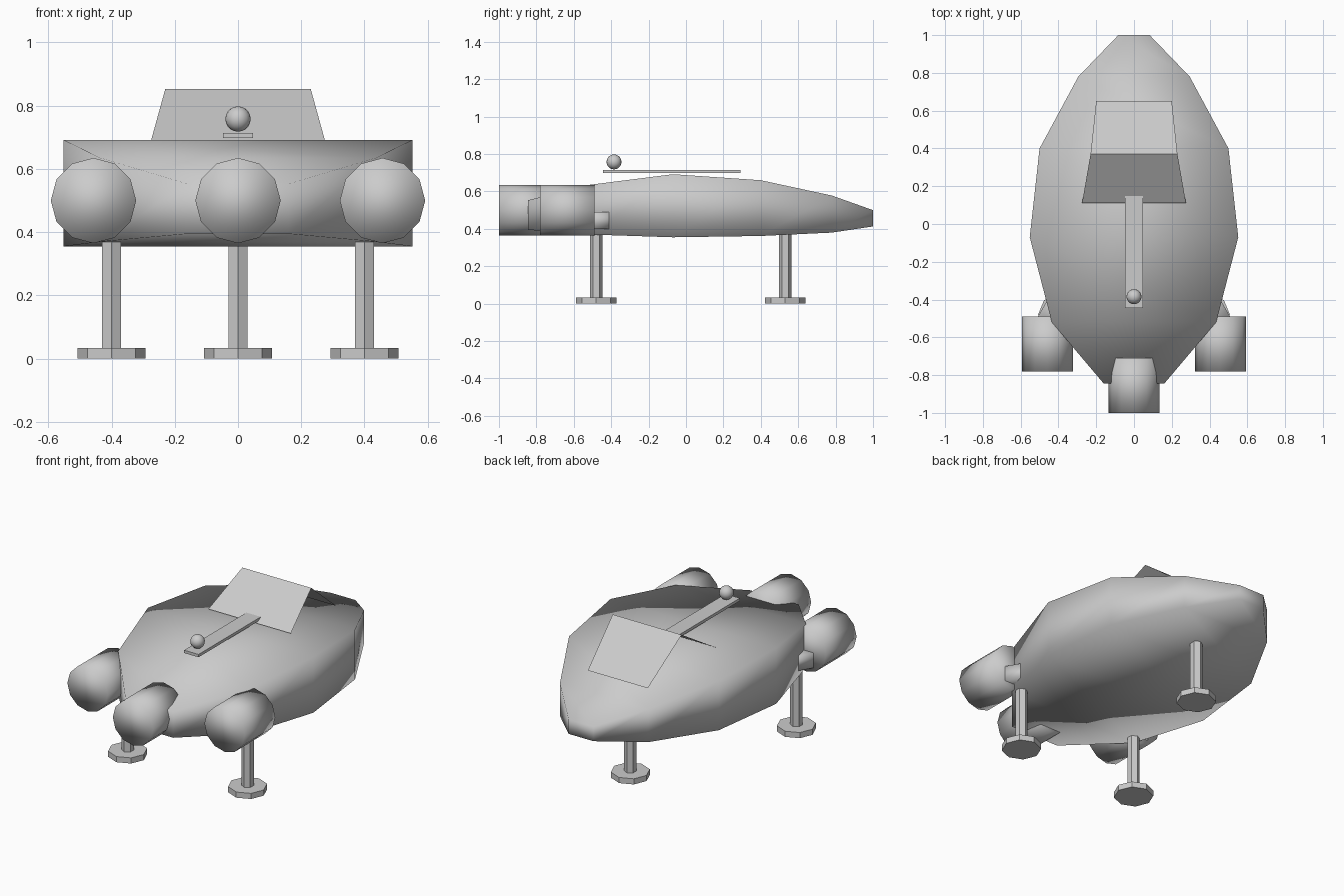
import bpy, bmesh, math
from mathutils import Matrix, Vector

if "Cube" in bpy.data.objects:
    bpy.data.objects.remove(bpy.data.objects["Cube"])


def make_object(name, bm, smooth=False):
    bmesh.ops.recalc_face_normals(bm, faces=bm.faces[:])
    mesh = bpy.data.meshes.new(name)
    bm.to_mesh(mesh)
    bm.free()
    for p in mesh.polygons:
        p.use_smooth = smooth
    ob = bpy.data.objects.new(name, mesh)
    bpy.context.collection.objects.link(ob)
    return ob


def prism(name, sides, r, depth, loc, axis='Z', turn=0.0, smooth=False):
    bm = bmesh.new()
    m = Matrix.Translation(Vector(loc))
    if axis == 'Y':
        m = m @ Matrix.Rotation(math.pi / 2, 4, 'X')
    m = m @ Matrix.Rotation(turn, 4, 'Z')
    bmesh.ops.create_cone(bm, cap_ends=True, segments=sides, radius1=r,
                          radius2=r, depth=depth, matrix=m)
    return make_object(name, bm, smooth)


def loft(name, rings, smooth, caps=True):
    bm = bmesh.new()
    vr = [[bm.verts.new(p) for p in ring] for ring in rings]
    n = len(vr[0])
    for a, b in zip(vr, vr[1:]):
        for i in range(n):
            j = (i + 1) % n
            bm.faces.new((a[i], a[j], b[j], b[i]))
    bm.faces.new(vr[0])
    bm.faces.new(vr[-1])
    return make_object(name, bm, smooth)


# Hull: rectangular sections (y, half width, bottom z, top z)
sections = [(-0.845, 0.16, 0.395, 0.553), (-0.52, 0.435, 0.37, 0.635),
            (-0.07, 0.552, 0.355, 0.692), (0.40, 0.50, 0.362, 0.66),
            (0.78, 0.295, 0.38, 0.578), (1.0, 0.083, 0.413, 0.50)]
loft("hull", [[(-w, y, b), (w, y, b), (w, y, t), (-w, y, t)]
              for y, w, b, t in sections], True)

# Three engines with full smooth shading
for name, x, y in (("left_engine", -0.457, -0.635), ("right_engine", 0.457, -0.635),
                   ("centre_engine", 0, -0.855)):
    prism(name, 12, 0.135, 0.29, (x, y, 0.5), 'Y', smooth=True)

# Short engine pylons
for name, s in (("left_pylon", -1), ("right_pylon", 1)):
    plan = [(0.40, -0.30), (0.52, -0.51), (0.42, -0.60), (0.28, -0.50)]
    loft(name, [[(s * x, y, z) for x, y in plan] for z in (0.40, 0.49)], True)

# Landing legs: hexagonal struts on octagonal pads
for name, x, y in (("rear_left", -0.40, -0.48), ("rear_right", 0.40, -0.48),
                   ("nose", 0, 0.53)):
    prism(name + "_leg", 6, 0.034, 0.39, (x, y, 0.215))
    prism(name + "_pad", 8, 0.108, 0.034, (x, y, 0.017))

# Canopy: folded open sheet
bm = bmesh.new()
rows = [[bm.verts.new((s * w, y, z)) for s in (-1, 1)]
        for w, y, z in ((0.275, 0.11, 0.69), (0.23, 0.37, 0.853), (0.20, 0.65, 0.63))]
for a, b in zip(rows, rows[1:]):
    bm.faces.new((a[0], a[1], b[1], b[0]))
make_object("canopy", bm)

# Spine bar
bm = bmesh.new()
bmesh.ops.create_cube(bm, size=1, matrix=Matrix.Translation((0, -0.077, 0.706))
                      @ Matrix.Diagonal((0.096, 0.735, 0.017, 1)))
make_object("spine_bar", bm)

# Sensor ball
bm = bmesh.new()
bmesh.ops.create_uvsphere(bm, u_segments=16, v_segments=10, radius=0.04,
                          matrix=Matrix.Translation((0, -0.385, 0.758)))
make_object("sensor_ball", bm, True)
